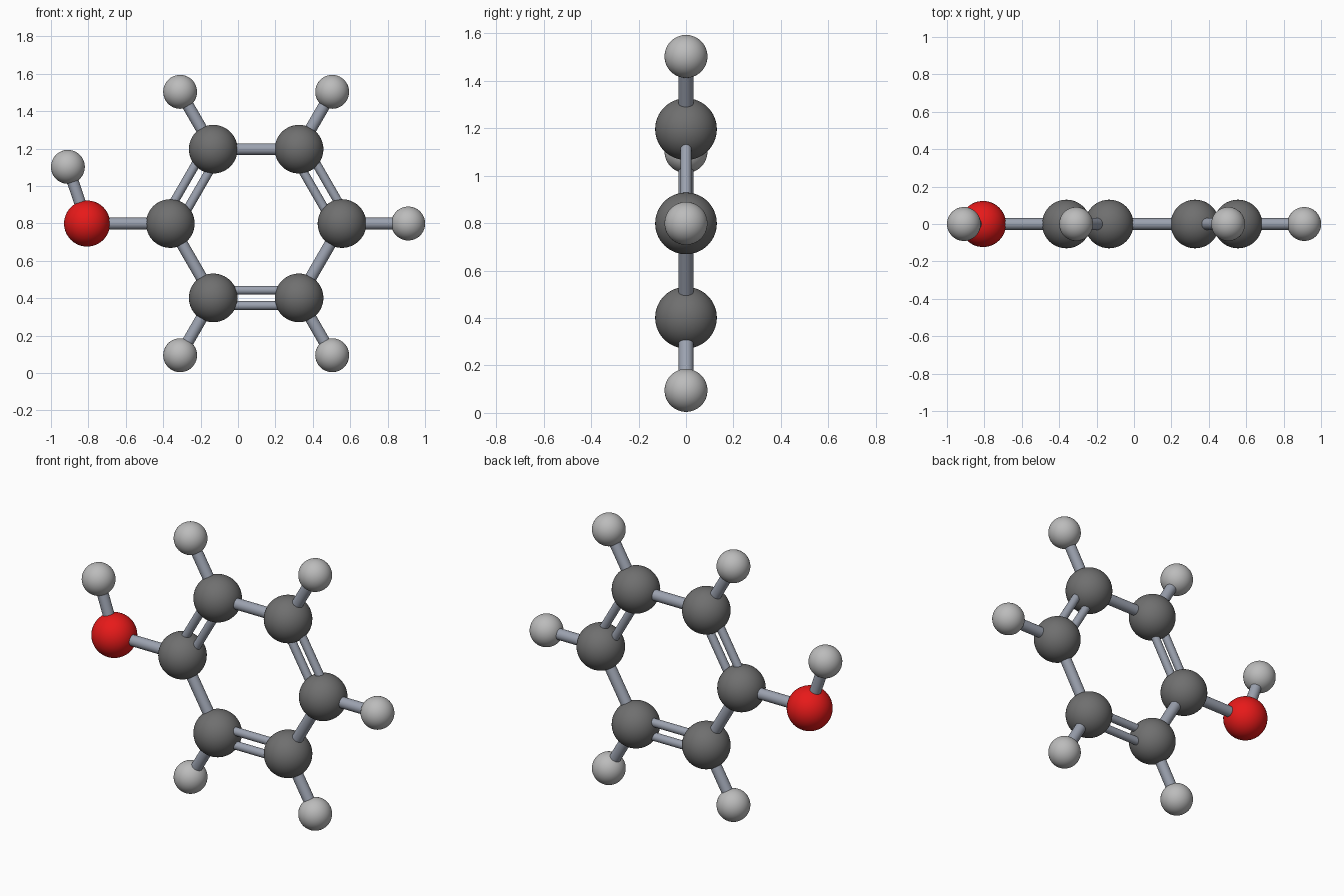
import bpy
from math import cos, sin, radians
from mathutils import Vector

if "Cube" in bpy.data.objects:
    bpy.data.objects.remove(bpy.data.objects["Cube"])

CENTRE = Vector((0.097, 0, 0.799))   # middle of the carbon ring


def material(name, rgb):
    m = bpy.data.materials.new(name)
    m.diffuse_color = (*rgb, 1)
    m.use_nodes = True
    m.node_tree.nodes["Principled BSDF"].inputs["Base Color"].default_value = m.diffuse_color
    return m


carbon_grey = material("carbon_grey", (0.16, 0.16, 0.16))
hydrogen_grey = material("hydrogen_grey", (0.5, 0.5, 0.5))
oxygen_red = material("oxygen_red", (0.8, 0.01, 0.01))
bond_grey = material("bond_grey", (0.33, 0.36, 0.43))


def finish(name, mat):
    ob = bpy.context.object
    ob.name = name
    ob.data.materials.append(mat)
    bpy.ops.object.shade_smooth_by_angle()


def atom(name, pos, radius, mat):
    bpy.ops.mesh.primitive_uv_sphere_add(segments=48, ring_count=32,
                                         radius=radius, location=pos)
    finish(name, mat)


def rod(name, a, b, radius, inset=0.075):
    d = b - a
    bpy.ops.mesh.primitive_cylinder_add(
        vertices=32, radius=radius, depth=d.length - 2 * inset,
        location=(a + b) / 2, rotation=d.to_track_quat('Z', 'Y').to_euler())
    finish(name, bond_grey)


def bond(name, a, b, double=False):
    if not double:
        rod(name, a, b, 0.0315)
        return
    # two thinner rods side by side in the ring plane
    side = (b - a).normalized().cross(Vector((0, 1, 0))) * 0.041
    rod(name + "_outer", a + side, b + side, 0.0235)
    rod(name + "_inner", a - side, b - side, 0.0235)


def ring_point(k, r):
    t = radians(60 * k)
    return CENTRE + Vector((r * cos(t), 0, r * sin(t)))


# Carbon ring with alternating double and single bonds
carbons = [ring_point(k, 0.459) for k in range(6)]
for k, c in enumerate(carbons):
    atom(f"carbon_{k}", c, 0.13, carbon_grey)
    bond(f"ring_bond_{k}", c, carbons[(k + 1) % 6], double=(k % 2 == 0))

# Hydrogens on every carbon but the left one
for k in (0, 1, 2, 4, 5):
    h = ring_point(k, 0.813)
    atom(f"hydrogen_{k}", h, 0.0905, hydrogen_grey)
    bond(f"hydrogen_bond_{k}", carbons[k], h)

# Oxygen and its hydrogen on the left
oxygen = Vector((-0.807, 0, CENTRE.z))
oxygen_h = Vector((-0.9095, 0, 1.102))
atom("oxygen", oxygen, 0.123, oxygen_red)
atom("oxygen_hydrogen", oxygen_h, 0.0905, hydrogen_grey)
bond("oxygen_bond", carbons[3], oxygen)
bond("oxygen_hydrogen_bond", oxygen, oxygen_h)
